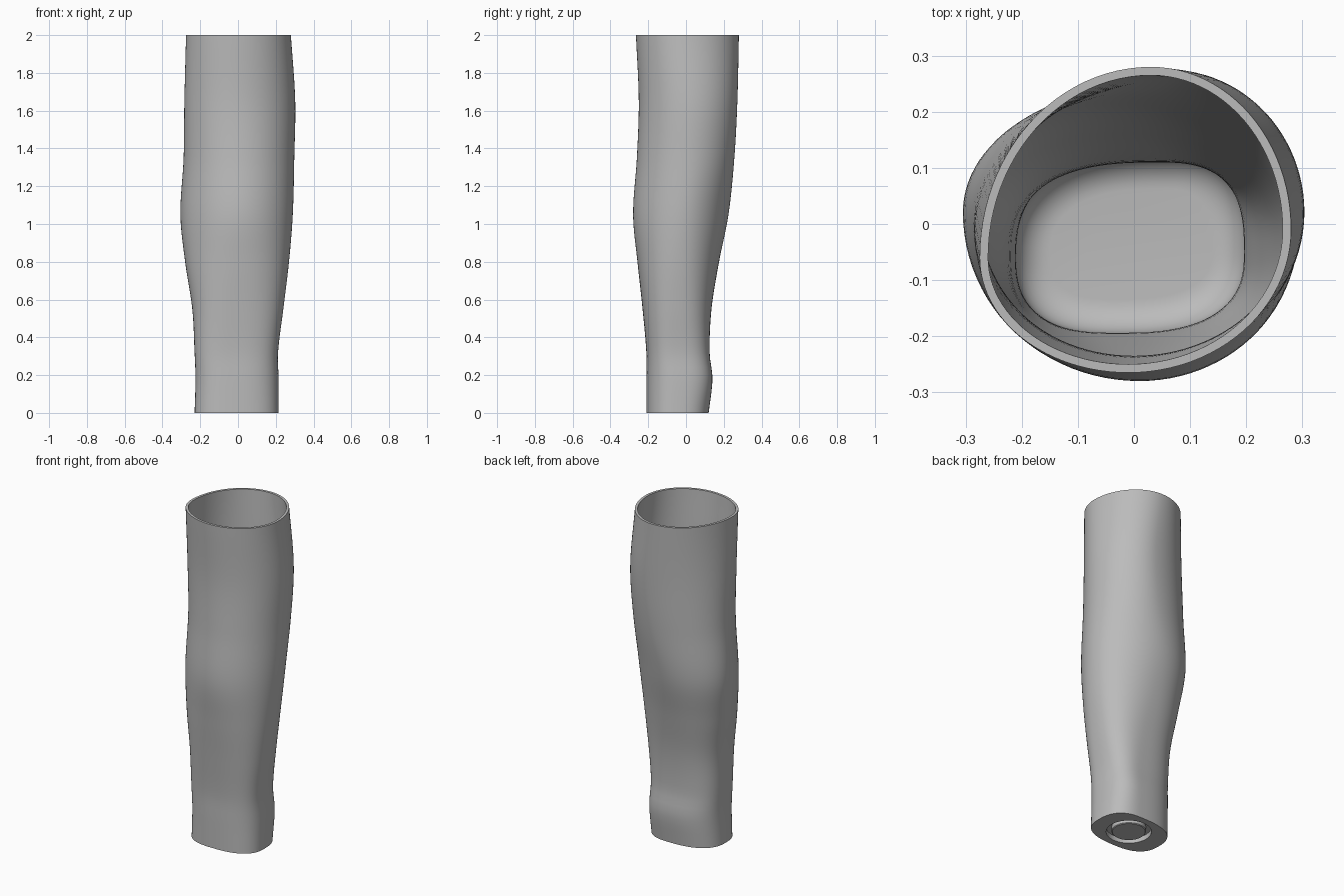
import bpy
import bmesh
from math import sin, cos, tau, radians
from mathutils import Vector

cube = bpy.data.objects.get("Cube")
if cube:
    bpy.data.objects.remove(cube, do_unlink=True)

SIDES = 96
WALL = 0.015
FLOOR = 0.08
FILLET = 0.06
PLUG_CENTRE = Vector((0.0, -0.045))

grey = bpy.data.materials.new("plain_grey")
grey.use_nodes = True
colour = (0.5, 0.5, 0.5, 1)
grey.diffuse_color = colour
grey.node_tree.nodes["Principled BSDF"].inputs["Base Color"].default_value = colour

# Sections: height, left x y, right x y, back x y, front x y, squareness
SECTIONS = [
    (0.0, -.23, -.06, .215, -.05, .04, .12, -.03, -.21, 2.6),
    (0.18, -.225, -.06, .215, -.04, .06, .14, -.03, -.21, 2.6),
    (0.32, -.23, -.06, .212, -.05, .05, .125, -.03, -.21, 2.7),
    (0.55, -.242, -.05, .24, -.05, .02, .135, -.02, -.23, 2.5),
    (0.8, -.28, -.02, .27, -.04, -.02, .175, 0, -.257, 2.2),
    (1.05, -.305, .02, .29, -.02, -.03, .225, .01, -.28, 2.0),
    (1.35, -.288, .01, .298, .01, .04, .256, .01, -.26, 2.0),
    (1.65, -.284, -.02, .303, .02, .07, .272, 0, -.25, 2.0),
    (2.0, -.275, -.06, .28, -.01, .03, .28, -.01, -.265, 2.0),
]


def section_at(z):
    """Smoothly interpolated section at height z."""
    i = 0
    while i < len(SECTIONS) - 2 and z > SECTIONS[i + 1][0]:
        i += 1
    a, b = SECTIONS[i], SECTIONS[i + 1]
    before = SECTIONS[max(i - 1, 0)]
    after = SECTIONS[min(i + 2, len(SECTIONS) - 1)]
    span = b[0] - a[0]
    t = (z - a[0]) / span
    values = []
    for k in range(1, len(a)):
        m0 = (b[k] - before[k]) / (b[0] - before[0]) * span
        m1 = (after[k] - a[k]) / (after[0] - a[0]) * span
        d = b[k] - a[k]
        values.append(a[k] + t * (m0 + t * (3 * d - 2 * m0 - m1 + t * (m0 + m1 - 2 * d))))
    return values


def body_ring(z, inset=0.0, height=None):
    """Four curved quarters joined at the outermost points."""
    lx, ly, rx, ry, bx, by, fx, fy, square = section_at(z)
    lx, rx, by, fy = lx + inset, rx - inset, by - inset, fy + inset
    points = []
    for i in range(SIDES):
        c, s = cos(tau * i / SIDES), sin(tau * i / SIDES)
        side_x, side_y = (rx, ry) if c > 0 else (lx, ly)
        end_x, end_y = (bx, by) if s > 0 else (fx, fy)
        x = end_x + (side_x - end_x) * abs(c) ** (2 / square)
        y = side_y + (end_y - side_y) * abs(s) ** (2 / square)
        points.append((x, y, z if height is None else height))
    return points


def circle_ring(radius, z):
    return [(PLUG_CENTRE.x + radius * cos(tau * i / SIDES),
             PLUG_CENTRE.y + radius * sin(tau * i / SIDES), z) for i in range(SIDES)]


def loft(name, rings):
    """Skin the rings in order and cap both ends."""
    bm = bmesh.new()
    loops = [[bm.verts.new(p) for p in ring] for ring in rings]
    for a, b in zip(loops, loops[1:]):
        for i in range(SIDES):
            j = (i + 1) % SIDES
            bm.faces.new((a[i], a[j], b[j], b[i]))
    bm.faces.new(loops[0][::-1])
    bm.faces.new(loops[-1])
    bmesh.ops.recalc_face_normals(bm, faces=bm.faces)
    mesh = bpy.data.meshes.new(name)
    bm.to_mesh(mesh)
    bm.free()
    mesh.materials.append(grey)
    obj = bpy.data.objects.new(name, mesh)
    bpy.context.collection.objects.link(obj)
    bpy.ops.object.select_all(action='DESELECT')
    obj.select_set(True)
    bpy.context.view_layer.objects.active = obj
    bpy.ops.object.shade_smooth_by_angle(angle=radians(35))
    return obj


# Hollow sleeve: recess under the base, outer wall, rim, inner wall, rounded floor
steps = 50
rings = [circle_ring(0.125, 0.03), circle_ring(0.125, 0)]
rings += [body_ring(2 * i / steps) for i in range(steps + 1)]
low = FLOOR + FILLET
rings += [body_ring(2 - (2 - low) * i / steps, WALL) for i in range(steps + 1)]
for i in range(1, 9):
    angle = tau / 4 * i / 8
    rings.append(body_ring(low, WALL + FILLET * (1 - cos(angle)), low - FILLET * sin(angle)))
loft("hollow_sleeve", rings)

# Round plug standing in the recess, leaving a ring-shaped groove
loft("base_plug", [circle_ring(0.095, 0.031), circle_ring(0.095, 0.004),
                   circle_ring(0.091, 0)])
